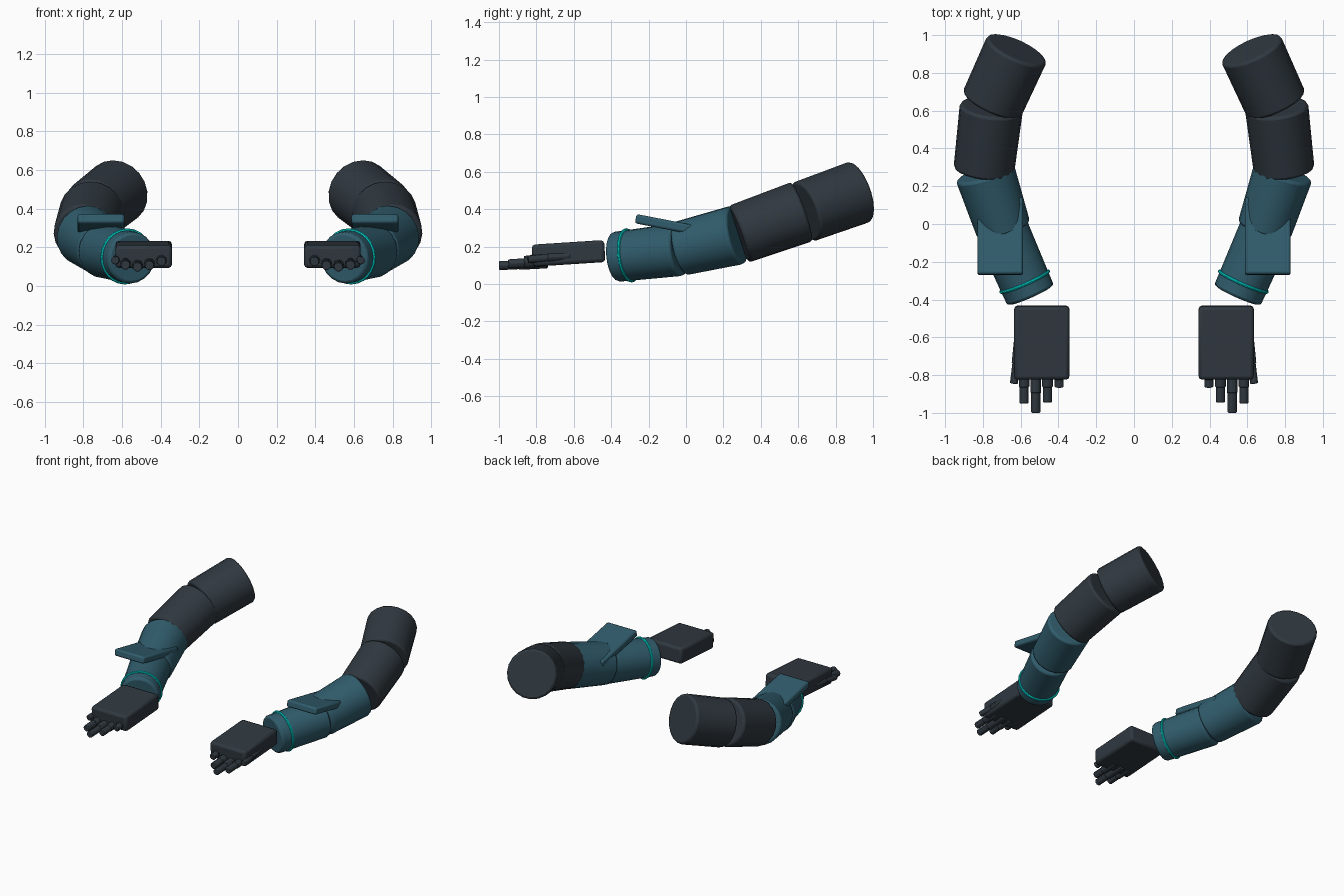
import bpy, math
from mathutils import Vector

if "Cube" in bpy.data.objects:
    bpy.data.objects.remove(bpy.data.objects["Cube"])


def material(name, rgb):
    m = bpy.data.materials.new(name)
    m.diffuse_color = (*rgb, 1)
    m.use_nodes = True
    m.node_tree.nodes["Principled BSDF"].inputs["Base Color"].default_value = m.diffuse_color
    return m


DARK = material("charcoal", (0.029, 0.040, 0.051))
TEAL = material("deep teal", (0.030, 0.108, 0.150))
GLOW = material("bright cyan", (0.0, 0.72, 0.68))


def finish(name, mat, bevel=0.0, segments=2):
    ob = bpy.context.object
    ob.name = name
    ob.data.materials.append(mat)
    bpy.ops.object.transform_apply(location=False, rotation=False, scale=True)
    if bevel:
        b = ob.modifiers.new("soft_edges", "BEVEL")
        b.width, b.segments, b.limit_method = bevel, segments, "ANGLE"
        b.angle_limit = math.radians(40)
    bpy.ops.object.shade_smooth_by_angle(angle=math.radians(30))
    return ob


def mirrored(s, p):
    return Vector((p[0] * s, p[1], p[2]))


def limb(name, s, a, b, r1, r2, mat, sides=20, bevel=0.015):
    """Tapered cylinder from a to b."""
    a, b = mirrored(s, a), mirrored(s, b)
    d = b - a
    bpy.ops.mesh.primitive_cone_add(
        vertices=sides, radius1=r1, radius2=r2, depth=d.length,
        location=(a + b) / 2, rotation=d.to_track_quat("Z", "Y").to_euler())
    return finish(name, mat, bevel)


def block(name, s, loc, size, pitch, mat, bevel):
    bpy.ops.mesh.primitive_cube_add(size=1, location=mirrored(s, loc),
                                    rotation=(math.radians(pitch), 0, 0))
    bpy.context.object.scale = size
    return finish(name, mat, bevel)


for side, s in (("left", 1), ("right", -1)):
    # Sleeve, from the shoulder down to the wrist
    limb(side + "_upper_arm", s, (0.62, 0.925, 0.492), (0.752, 0.635, 0.388),
         0.172, 0.168, DARK)
    limb(side + "_elbow", s, (0.755, 0.62, 0.387), (0.795, 0.283, 0.267),
         0.168, 0.161, DARK)
    limb(side + "_forearm", s, (0.79, 0.275, 0.263), (0.69, -0.03, 0.190),
         0.160, 0.146, TEAL)
    wrist, cuff = (0.70, -0.03, 0.185), (0.547, -0.378, 0.145)
    limb(side + "_cuff", s, wrist, cuff, 0.142, 0.134, TEAL)

    # Glowing band round the cuff
    a, b = mirrored(s, wrist), mirrored(s, cuff)
    bpy.ops.mesh.primitive_torus_add(
        major_segments=24, minor_segments=8, major_radius=0.137,
        minor_radius=0.009, location=a.lerp(b, 0.79),
        rotation=(b - a).to_track_quat("Z", "Y").to_euler())
    finish(side + "_cuff_band", GLOW)

    # Raised plate on the forearm
    block(side + "_arm_plate", s, (0.708, -0.065, 0.31),
          (0.242, 0.415, 0.050), -11, TEAL, 0.012)

    # Hand
    block(side + "_palm", s, (0.488, -0.628, 0.164),
          (0.292, 0.388, 0.118), 3.7, DARK, 0.018)

    # Fingers: thick base joint, thinner tip
    fingers = (("little", 0.396, 0.128, -0.825, -0.865),
               ("ring", 0.458, 0.108, -0.865, -0.945),
               ("middle", 0.520, 0.100, -0.895, -1.0),
               ("index", 0.582, 0.110, -0.865, -0.95))
    for label, x, z, joint, tip in fingers:
        limb(f"{side}_{label}_finger_base", s, (x, -0.74, z + 0.012),
             (x, joint, z + 0.004), 0.028, 0.028, DARK, 12, 0.005)
        limb(f"{side}_{label}_finger_tip", s, (x, joint + 0.01, z + 0.004),
             (x, tip, z - 0.002), 0.024, 0.024, DARK, 12, 0.005)

    # Thumb lying along the outer edge of the palm
    limb(side + "_thumb_base", s, (0.612, -0.62, 0.150), (0.624, -0.74, 0.142),
         0.024, 0.024, DARK, 12, 0.005)
    limb(side + "_thumb_tip", s, (0.622, -0.73, 0.142), (0.636, -0.845, 0.132),
         0.021, 0.021, DARK, 12, 0.005)
